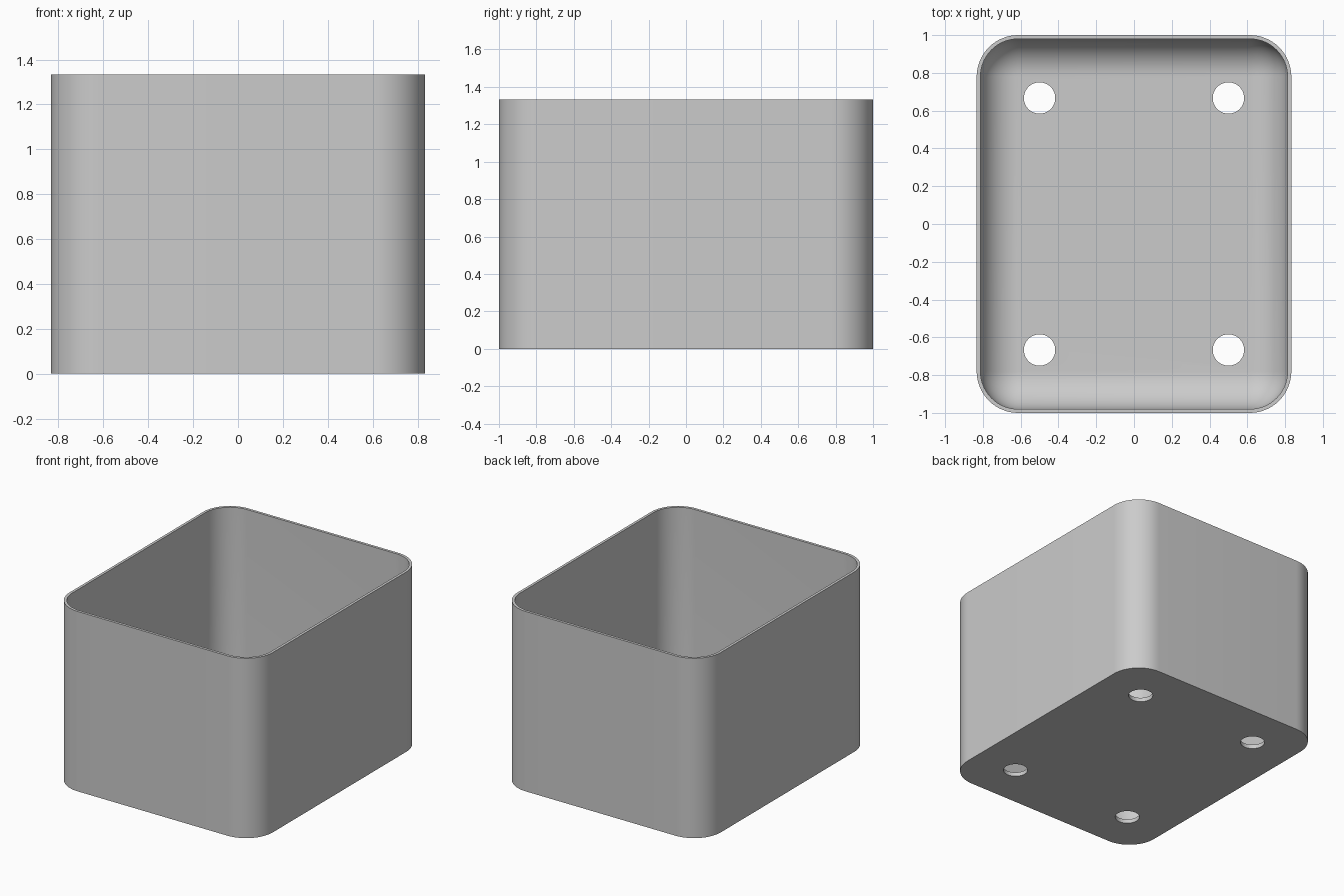
import bpy, bmesh
from math import sin, cos, pi, radians

cube = bpy.data.objects.get("Cube")
if cube:
    bpy.data.objects.remove(cube, do_unlink=True)

HALF_X, HALF_Y, HEIGHT = 0.833, 1.0, 1.333
CORNER, WALL, FLOOR, FILLET = 0.22, 0.02, 0.03, 0.2
STEPS = 16

grey = bpy.data.materials.new("plain grey")
grey.use_nodes = True
colour = (0.6, 0.6, 0.6, 1)
grey.diffuse_color = colour
grey.node_tree.nodes["Principled BSDF"].inputs["Base Color"].default_value = colour


def ring(bm, inset, z):
    """Rounded rectangle, inset from the outer wall."""
    r = CORNER - inset
    verts = []
    for q, (sx, sy) in enumerate([(1, 1), (-1, 1), (-1, -1), (1, -1)]):
        for i in range(STEPS + 1):
            a = (q + i / STEPS) * pi / 2
            verts.append(bm.verts.new((sx * (HALF_X - CORNER) + r * cos(a),
                                       sy * (HALF_Y - CORNER) + r * sin(a), z)))
    return verts


# Tub: outer wall, rim, inner wall, rounded inner bottom edge
bm = bmesh.new()
levels = [(0, 0), (0, HEIGHT), (WALL, HEIGHT)]
for i in range(STEPS + 1):
    a = i / STEPS * pi / 2
    levels.append((WALL + FILLET * (1 - cos(a)), FLOOR + FILLET * (1 - sin(a))))
rings = [ring(bm, inset, z) for inset, z in levels]
for low, high in zip(rings, rings[1:]):
    for i in range(len(low)):
        j = (i + 1) % len(low)
        bm.faces.new((low[i], low[j], high[j], high[i]))
bm.faces.new(rings[0][::-1])
bm.faces.new(rings[-1])
bmesh.ops.remove_doubles(bm, verts=bm.verts, dist=0.0001)
bmesh.ops.recalc_face_normals(bm, faces=bm.faces)
mesh = bpy.data.meshes.new("tub")
bm.to_mesh(mesh)
bm.free()
tub = bpy.data.objects.new("tub", mesh)
bpy.context.collection.objects.link(tub)
mesh.materials.append(grey)

# Four drain holes through the floor
for x in (-0.5, 0.5):
    for y in (-0.667, 0.667):
        bpy.ops.mesh.primitive_cylinder_add(vertices=48, radius=0.083, depth=0.2,
                                            location=(x, y, 0))
        cutter = bpy.context.object
        cutter.name = "drain_hole_cutter"
        cutter.data.materials.append(grey)
        bpy.context.view_layer.objects.active = tub
        cut = tub.modifiers.new("drain hole", "BOOLEAN")
        cut.operation = "DIFFERENCE"
        cut.solver = "EXACT"
        cut.object = cutter
        bpy.ops.object.modifier_apply(modifier=cut.name)
        bpy.data.objects.remove(cutter, do_unlink=True)

# Smooth corners, sharp rim and base
bpy.ops.object.select_all(action="DESELECT")
tub.select_set(True)
bpy.context.view_layer.objects.active = tub
bpy.ops.object.shade_smooth_by_angle(angle=radians(30))
